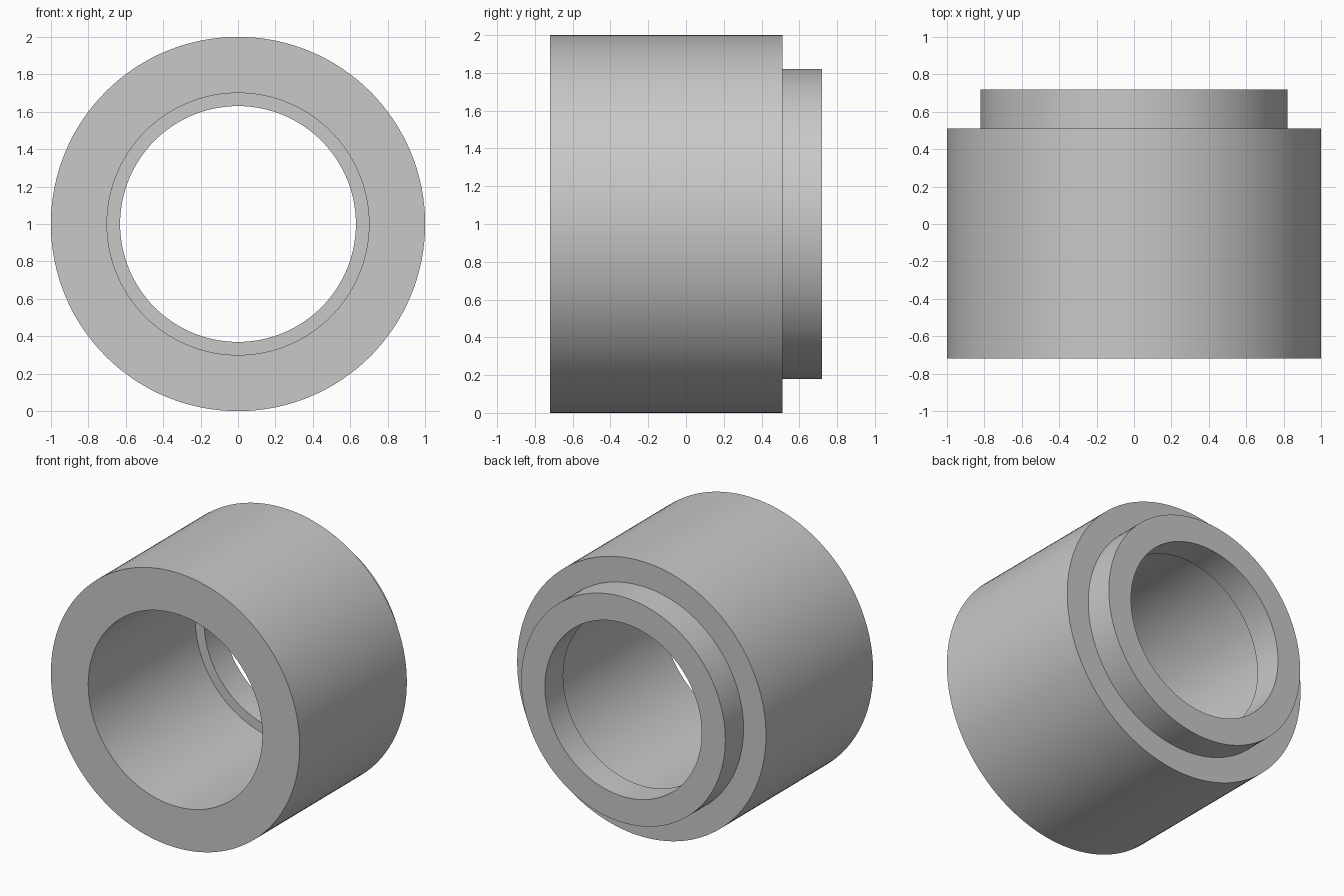
import bpy
import bmesh
from math import radians
from mathutils import Matrix, Vector

cube = bpy.data.objects.get("Cube")
if cube:
    bpy.data.objects.remove(cube, do_unlink=True)

# Plain grey material
grey = bpy.data.materials.new("light grey")
grey.use_nodes = True
colour = (0.58, 0.58, 0.58, 1.0)
grey.diffuse_color = colour
grey.node_tree.nodes["Principled BSDF"].inputs["Base Color"].default_value = colour

# Dimensions
OUTER, COLLAR = 1.0, 0.82
BORE, COLLAR_BORE = 0.70, 0.63
FRONT, SHOULDER, BACK = -0.72, 0.51, 0.72
SEGMENTS = 128

# Closed cross-section of the sleeve as (radius, y)
profile = [
    (OUTER, FRONT), (OUTER, SHOULDER),
    (COLLAR, SHOULDER), (COLLAR, BACK),
    (COLLAR_BORE, BACK), (COLLAR_BORE, SHOULDER),
    (BORE, SHOULDER), (BORE, FRONT),
]

# Revolve the cross-section around the y axis
bm = bmesh.new()
rings = []
for i in range(SEGMENTS):
    turn = Matrix.Rotation(radians(360 * i / SEGMENTS), 3, 'Y')
    rings.append([bm.verts.new(turn @ Vector((r, y, 0)) + Vector((0, 0, OUTER)))
                  for r, y in profile])
for i, ring in enumerate(rings):
    following = rings[(i + 1) % SEGMENTS]
    for j in range(len(profile)):
        k = (j + 1) % len(profile)
        bm.faces.new((ring[j], ring[k], following[k], following[j]))
bmesh.ops.recalc_face_normals(bm, faces=bm.faces[:])

mesh = bpy.data.meshes.new("stepped_sleeve")
bm.to_mesh(mesh)
bm.free()
mesh.materials.append(grey)
sleeve = bpy.data.objects.new("stepped_sleeve", mesh)
bpy.context.collection.objects.link(sleeve)

# Smooth round walls with crisp rims
bpy.ops.object.select_all(action='DESELECT')
sleeve.select_set(True)
bpy.context.view_layer.objects.active = sleeve
bpy.ops.object.shade_smooth_by_angle(angle=radians(30))
